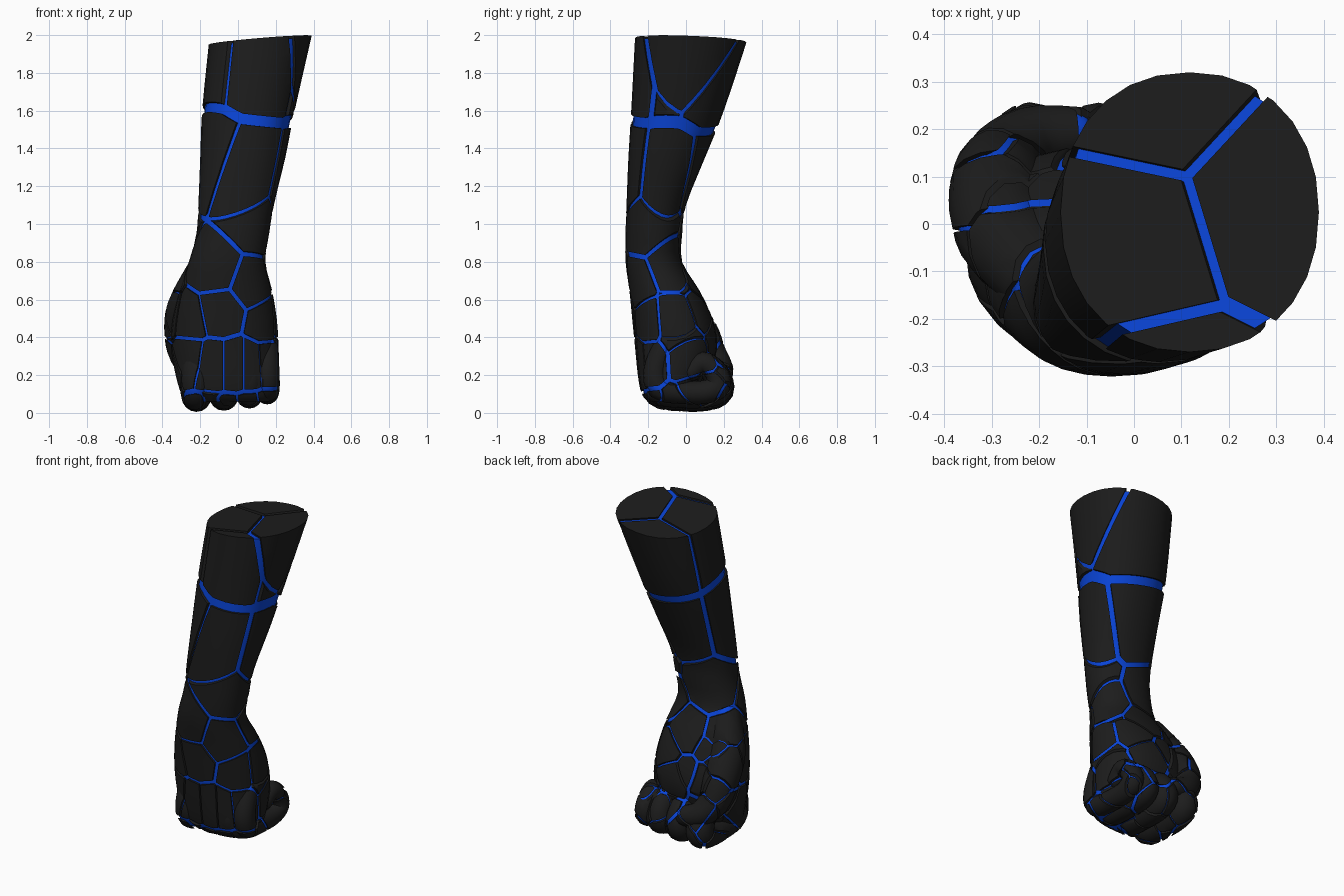
import bpy
import bmesh
import random
from math import cos, sin, pi, radians, copysign
from mathutils import Vector

if "Cube" in bpy.data.objects:
    bpy.data.objects.remove(bpy.data.objects["Cube"], do_unlink=True)


def make_material(name, color):
    mat = bpy.data.materials.new(name)
    mat.use_nodes = True
    mat.diffuse_color = color
    mat.node_tree.nodes["Principled BSDF"].inputs["Base Color"].default_value = color
    return mat


ARMOUR = make_material("charcoal", (0.012, 0.012, 0.012, 1))
GLOW = make_material("bright blue", (0.003, 0.06, 0.7, 1))
CORE_INSET = 0.013
PLANE_SHARE = 0.46


def spline(points, steps):
    """Catmull-Rom interpolation of tuples of any length."""
    pts = [Vector(p) for p in points]
    out = []
    for i in range(len(pts) - 1):
        a, b, c = pts[max(i - 1, 0)], pts[i], pts[i + 1]
        d = pts[min(i + 2, len(pts) - 1)]
        for k in range(steps):
            t = k / steps
            out.append(b + (c - a) * (t / 2) + (a * 2 - b * 5 + c * 4 - d) * (t * t / 2)
                       + (b * 3 - a - c * 3 + d) * (t ** 3 / 2))
    return out + [pts[-1]]


def loft(rings):
    """Closed skin over a list of equal rings."""
    bm = bmesh.new()
    loops = [[bm.verts.new(co) for co in ring] for ring in rings]
    n = len(loops[0])
    for lower, upper in zip(loops, loops[1:]):
        for k in range(n):
            bm.faces.new((lower[k], lower[(k + 1) % n], upper[(k + 1) % n], upper[k]))
    bm.faces.new(loops[0])
    bm.faces.new(loops[-1])
    bmesh.ops.recalc_face_normals(bm, faces=bm.faces)
    return bm


# Forearm, wrist and palm: z, x range, y range
ARM = [(2.0, -.155, .39, -.27, .32), (1.6, -.19, .30, -.29, .20),
       (1.35, -.20, .25, -.305, .10), (1.1, -.21, .19, -.315, .0),
       (.95, -.22, .165, -.32, -.02), (.8, -.26, .145, -.32, -.02),
       (.65, -.31, .18, -.30, .07), (.5, -.345, .205, -.285, .14),
       (.35, -.355, .215, -.27, .165), (.2, -.33, .215, -.255, .12),
       (.1, -.30, .20, -.235, .04), (.06, -.27, .18, -.20, .0)]


def arm_mesh(inset):
    rings = []
    for z, x0, x1, y0, y1 in spline(ARM, 3):
        cx, cy = (x0 + x1) / 2, (y0 + y1) / 2
        rx, ry = (x1 - x0) / 2 - inset, (y1 - y0) / 2 - inset
        ring = []
        for k in range(28):
            c, s = cos(k * pi / 14), sin(k * pi / 14)
            x = copysign(abs(c) ** .92, c) * rx
            y = copysign(abs(s) ** .92, s) * ry
            # the sawn-off top is slightly tilted
            tilt = max(0, (z - 1.6) / .4) * (.085 * x - .04 * y - .027 - inset)
            ring.append((cx + x, cy + y, z + tilt))
        rings.append(ring)
    return loft(rings)


def tube_mesh(path, inset):
    """Round-ended tube along (x, y, z, radius) points."""
    pts = spline(path, 4)
    centres = [p.to_3d() for p in pts]
    u, rings = Vector((1, 0, 0)), []
    last = len(pts) - 1
    for i, p in enumerate(pts):
        t = (centres[min(i + 1, last)] - centres[max(i - 1, 0)]).normalized()
        u = (u - t * u.dot(t)).normalized()
        v = t.cross(u)
        # hemispherical tips
        stops = [(0, 1)]
        if i == 0:
            stops = [(-sin(a), cos(a)) for a in (1.35, .9, .45, 0)]
        elif i == last:
            stops = [(sin(a), cos(a)) for a in (0, .45, .9, 1.35)]
        r = p[3] - inset
        for along, wide in stops:
            rings.append([centres[i] + t * (along * r)
                          + (u * cos(k * pi / 8) + v * sin(k * pi / 8)) * (wide * r)
                          for k in range(16)])
    return loft(rings)


# Curled finger profile, seen from the side: y, z, relative thickness
CURL = [(-.11, .34, .9), (-.16, .2, 1), (-.14, .105, 1.04), (-.03, .08, .97),
        (.1, .08, .97), (.172, .115, 1.02), (.155, .19, .95), (.09, .235, .92), (.03, .19, .8)]
THUMB = [(-.19, -.12, .74, .09), (-.27, -.02, .56, .105), (-.287, .07, .42, .103),
         (-.275, .125, .31, .09), (-.22, .175, .24, .074), (-.13, .19, .21, .06)]


def finger_builder(x, lift, radius):
    path = [(x, y, z + lift, radius * w) for y, z, w in CURL]
    return lambda inset: tube_mesh(path, inset)


PARTS = {
    "forearm_and_palm": arm_mesh,
    "thumb": lambda inset: tube_mesh(THUMB, inset),
    "index_finger": finger_builder(-.22, .007, .081),
    "middle_finger": finger_builder(-.075, .012, .08),
    "ring_finger": finger_builder(.06, .018, .074),
    "little_finger": finger_builder(.155, .03, .064),
}

# Plate centres on the forearm and the back of the hand
CENTRES = [
    (.03, -.05, 1.88), (.1, -.36, 1.9), (.29, .035, 1.975), (.093, .224, 1.82),
    (-.2, -.2, 1.28), (.02, -.34, 1.2), (.28, -.1, 1.12), (-.02, .1, 1.19),
    (.09, -.22, .98), (-.13, -.28, .76), (.09, -.28, .68), (-.1, -.28, .53),
    (.17, -.24, .48), (-.26, -.22, .5), (.15, -.06, .78), (-.12, -.02, .92),
    (-.28, -.22, .29), (-.13, -.27, .26), (-.02, -.27, .26), (.08, -.27, .26),
    (.18, -.23, .27), (-.2, -.2, -.06), (-.06, -.2, -.05), (.07, -.2, -.04), (.18, -.2, -.02),
]
SEEDS = [Vector(c) for c in CENTRES]

# Smaller irregular plates over the palm side
random.seed(7)
for _ in range(900):
    p = Vector((random.uniform(-.38, .22), random.uniform(-.1, .26), random.uniform(.02, .68)))
    if len(SEEDS) < 64 and all((p - q).length > .125 for q in SEEDS):
        SEEDS.append(p)


def plate_chunk(solid, seed):
    """Keep the region of the solid nearest to one seed, with a gap around it."""
    bm = solid.copy()
    for other in sorted(SEEDS, key=lambda q: (q - seed).length)[1:]:
        step = other - seed
        reach = max((v.co - seed).length for v in bm.verts)
        if reach < step.length * PLANE_SHARE:
            break
        bmesh.ops.bisect_plane(bm, geom=bm.verts[:] + bm.edges[:] + bm.faces[:], dist=1e-6,
                               plane_co=seed + step * PLANE_SHARE, plane_no=step,
                               clear_outer=True)
        if not bm.faces:
            break
        rim = [e for e in bm.edges if e.is_boundary]
        if rim:
            bmesh.ops.holes_fill(bm, edges=rim, sides=0)
    if bm.faces:
        bmesh.ops.recalc_face_normals(bm, faces=bm.faces)
    return bm


def add_object(name, bm, mat):
    mesh = bpy.data.meshes.new(name)
    bm.to_mesh(mesh)
    bm.free()
    mesh.materials.append(mat)
    mesh.shade_smooth()
    mesh.set_sharp_from_angle(angle=radians(38))
    obj = bpy.data.objects.new(name, mesh)
    bpy.context.collection.objects.link(obj)


# Each part is a glowing core under a cracked dark shell
for name, build in PARTS.items():
    add_object(name + "_core", build(CORE_INSET), GLOW)
    solid, shell = build(0), bmesh.new()
    for seed in SEEDS:
        chunk = plate_chunk(solid, seed)
        if chunk.faces:
            piece = bpy.data.meshes.new("piece")
            chunk.to_mesh(piece)
            shell.from_mesh(piece)
            bpy.data.meshes.remove(piece)
        chunk.free()
    solid.free()
    add_object(name + "_plates", shell, ARMOUR)
